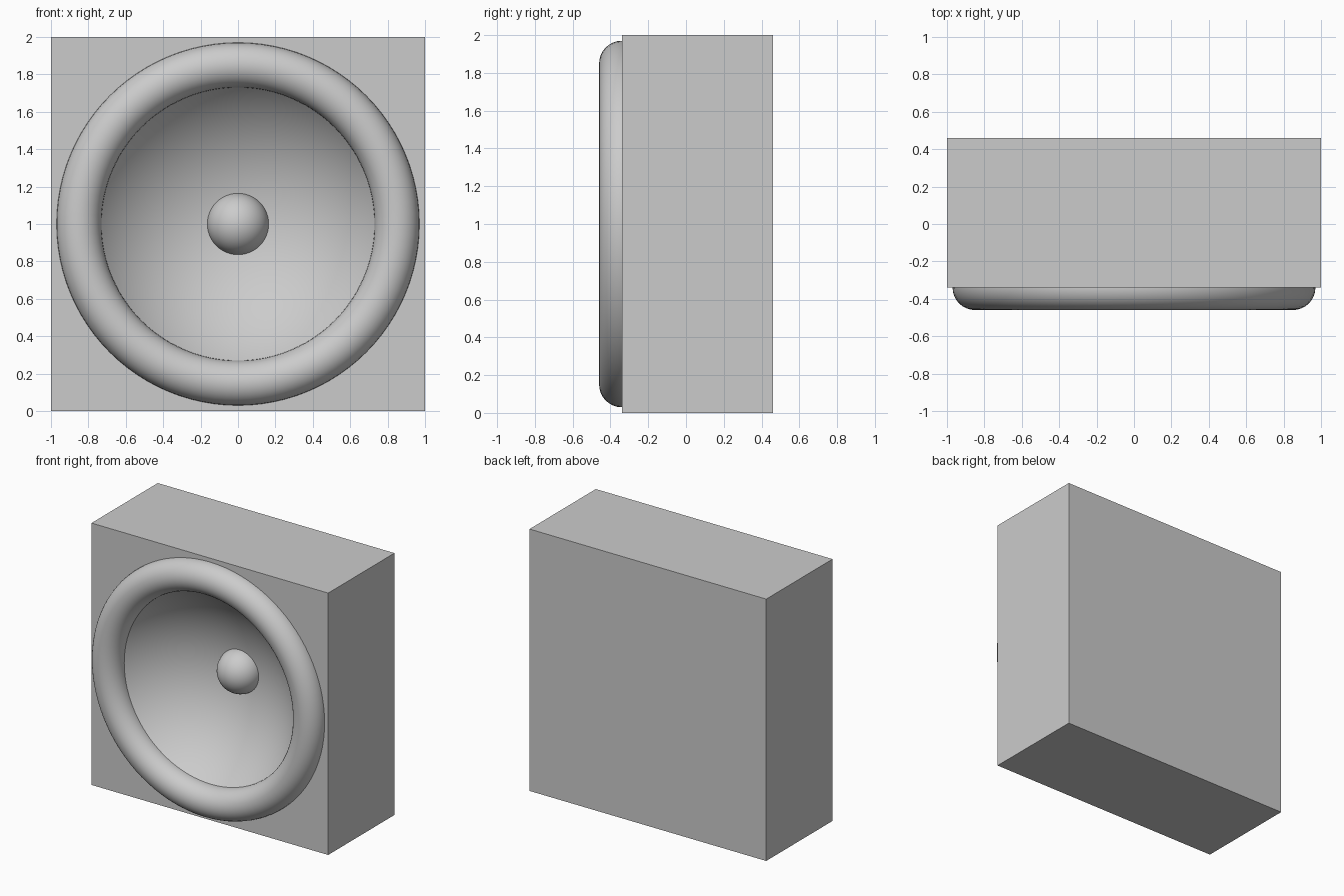
import bpy
from math import pi, radians

cube = bpy.data.objects.get("Cube")
if cube:
    bpy.data.objects.remove(cube, do_unlink=True)

FRONT = -0.34        # front plane of the cabinet
MID = 1.0            # height of the driver axis
DISH_R, DISH_DEPTH = 0.74, 0.37

grey = bpy.data.materials.new("light grey")
grey.use_nodes = True
grey.diffuse_color = (0.6, 0.6, 0.6, 1)
grey.node_tree.nodes["Principled BSDF"].inputs["Base Color"].default_value = (0.6, 0.6, 0.6, 1)


def finish(name, smooth=True):
    """Name, colour and shade the newly added primitive."""
    ob = bpy.context.object
    ob.name = ob.data.name = name
    ob.data.materials.append(grey)
    if smooth:
        bpy.ops.object.shade_smooth_by_angle(angle=radians(30))
    return ob


# Sphere that hollows out the dish
sphere_r = (DISH_R ** 2 + DISH_DEPTH ** 2) / (2 * DISH_DEPTH)
bpy.ops.mesh.primitive_uv_sphere_add(
    segments=96, ring_count=64, radius=sphere_r,
    location=(0, FRONT + DISH_DEPTH - sphere_r, MID), rotation=(pi / 2, 0, 0))
cutter = finish("dish_cutter")
cutter.hide_render = True

# Cabinet with the round dish cut into its front
bpy.ops.mesh.primitive_cube_add(size=1, location=(0, 0.06, MID))
cabinet = bpy.context.object
cabinet.scale = (2, 0.8, 2)
bpy.ops.object.transform_apply(location=False, rotation=False, scale=True)
cut = cabinet.modifiers.new("dish", "BOOLEAN")
cut.operation = "DIFFERENCE"
cut.solver = "EXACT"
cut.object = cutter
bpy.ops.object.modifier_apply(modifier=cut.name)
finish("cabinet")
bpy.data.objects.remove(cutter, do_unlink=True)

# Rounded surround, half sunk into the front
bpy.ops.mesh.primitive_torus_add(
    major_segments=96, minor_segments=32, major_radius=0.85, minor_radius=0.12,
    location=(0, FRONT, MID), rotation=(pi / 2, 0, 0))
finish("surround_ring")

# Dome in the middle of the dish
bpy.ops.mesh.primitive_uv_sphere_add(
    segments=48, ring_count=24, radius=0.165,
    location=(0, FRONT + DISH_DEPTH, MID), rotation=(pi / 2, 0, 0))
finish("centre_dome")
